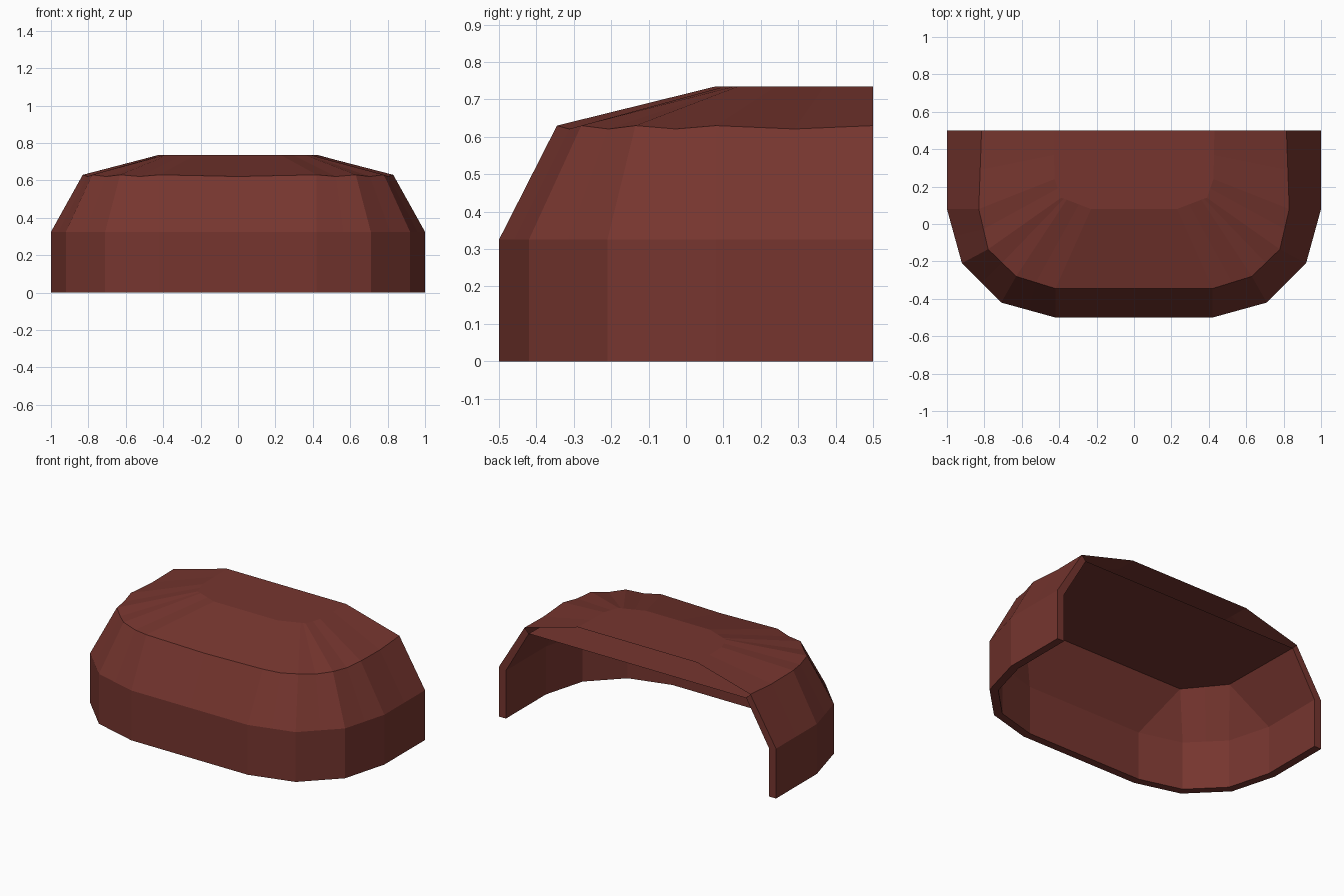
import bpy, bmesh
from mathutils import Vector

if "Cube" in bpy.data.objects:
    bpy.data.objects.remove(bpy.data.objects["Cube"])

mat = bpy.data.materials.new("dark red brown")
mat.diffuse_color = (0.18, 0.036, 0.028, 1)
mat.use_nodes = True
mat.node_tree.nodes["Principled BSDF"].inputs["Base Color"].default_value = mat.diffuse_color


def mirrored(half):
    """Right half of a U-shaped outline (back to front) -> full U."""
    return half + [(-x, y) for x, y in reversed(half)]


def inset(pts, d):
    """Offset an open U outline inwards with mitred corners."""
    v = [Vector(p) for p in pts]
    n = []
    for a, b in zip(v, v[1:]):
        e = (b - a).normalized()
        n.append(Vector((e.y, -e.x)))
    out = []
    for i, p in enumerate(v):
        a, b = n[max(i - 1, 0)], n[min(i, len(n) - 1)]
        m = (a + b).normalized()
        q = p + m * (d / m.dot(a))
        out.append((q.x, q.y))
    return out


base = mirrored([(1, .5), (1, .08), (.92, -.21), (.71, -.42), (.42, -.5)])
brow = mirrored([(.815, .5), (.83, .08), (.78, -.135), (.63, -.28), (.42, -.345)])
crown = mirrored([(.43, .5), (.425, .24), (.39, .14), (.36, .13), (.23, .08)])
# the ceiling outline is simpler: two pairs of corners coincide
ceiling = mirrored([(.785, .5), (.775, -.06), (.775, -.06), (.59, -.285), (.59, -.285)])

bm = bmesh.new()


def ring(pts, z, dip=0.0):
    """Row of vertices with edge midpoints, which may sag by dip."""
    out = []
    for i, (x, y) in enumerate(pts):
        out.append(bm.verts.new((x, y, z)))
        if i + 1 < len(pts):
            u, v = pts[i + 1]
            out.append(bm.verts.new(((x + u) / 2, (y + v) / 2, z - dip)))
    return out


def skin(a, b):
    for i in range(len(a) - 1):
        bm.faces.new((a[i], a[i + 1], b[i + 1], b[i]))


# outer skin: upright wall, leaning wall, sloping roof, flat top
outer = [ring(base, 0), ring(base, .325), ring(brow, .63, .009), ring(crown, .735)]
# inner skin: walls and flat ceiling
floor = inset(base, .05)
inner = [ring(floor, 0), ring(floor, .313), ring(ceiling, .598)]
for rings in (outer, inner):
    for a, b in zip(rings, rings[1:]):
        skin(a, b)
    bm.faces.new(rings[-1])
# bottom rim and rear rims of the walls
skin(outer[0], inner[0])
for end in (0, -1):
    for k in range(2):
        bm.faces.new((outer[k][end], outer[k + 1][end],
                      inner[k + 1][end], inner[k][end]))

bmesh.ops.remove_doubles(bm, verts=bm.verts[:], dist=0.0005)
bmesh.ops.recalc_face_normals(bm, faces=bm.faces[:])
# make sure the roof faces up
top = max(bm.faces, key=lambda f: f.calc_center_median().z)
if top.normal.z < 0:
    bmesh.ops.reverse_faces(bm, faces=bm.faces[:])

mesh = bpy.data.meshes.new("rounded_shell")
bm.to_mesh(mesh)
bm.free()
mesh.materials.append(mat)
shell = bpy.data.objects.new("rounded_shell", mesh)
bpy.context.collection.objects.link(shell)
